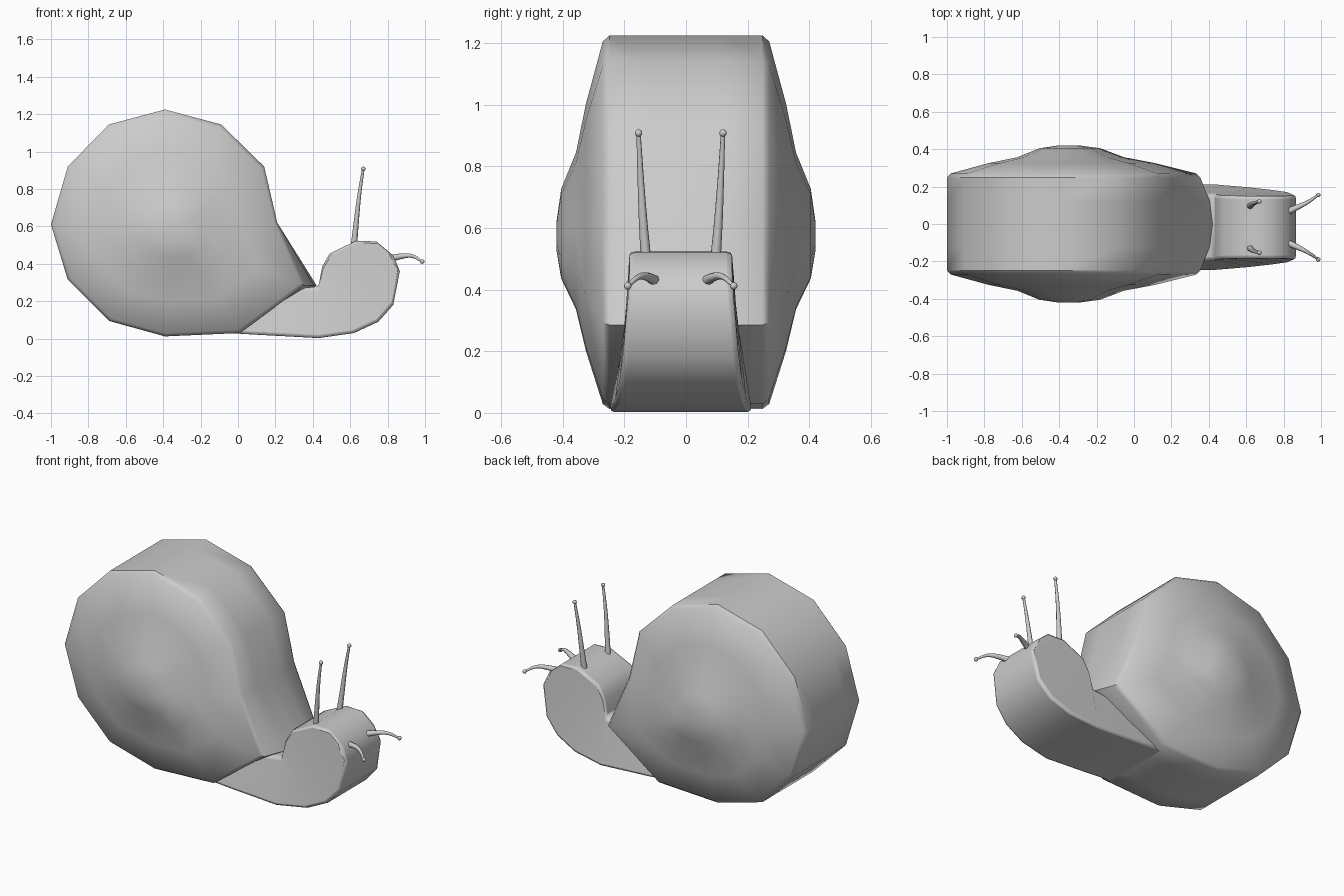
import bpy, bmesh, math

if "Cube" in bpy.data.objects:
    bpy.data.objects.remove(bpy.data.objects["Cube"])

MID = -0.017  # the body sits slightly off the centre line


def add_mesh(name, verts, faces, angle=40):
    mesh = bpy.data.meshes.new(name)
    mesh.from_pydata(verts, [], faces)
    bm = bmesh.new()
    bm.from_mesh(mesh)
    bmesh.ops.recalc_face_normals(bm, faces=bm.faces)
    bm.to_mesh(mesh)
    bm.free()
    ob = bpy.data.objects.new(name, mesh)
    bpy.context.collection.objects.link(ob)
    smooth(ob, angle)
    return ob


def smooth(ob, angle=40):
    bpy.ops.object.select_all(action='DESELECT')
    ob.select_set(True)
    bpy.context.view_layer.objects.active = ob
    bpy.ops.object.shade_smooth_by_angle(angle=math.radians(angle))


def loft(rings):
    """Closed skin over rings of equal length, capped at both ends."""
    n = len(rings[0])
    verts = [v for r in rings for v in r]
    faces = [(i * n + j, i * n + (j + 1) % n, (i + 1) * n + (j + 1) % n, (i + 1) * n + j)
             for i in range(len(rings) - 1) for j in range(n)]
    faces += [tuple(range(n)), tuple(range(len(verts) - n, len(verts)))]
    return verts, faces


# Shell: faceted spiral outline, lofted across y, with low stepped cones on both sides
outline = [(-0.39, 1.225), (-0.09, 1.145), (0.14, 0.92), (0.21, 0.62), (0.355, 0.285),
           (0.01, 0.03), (-0.39, 0.012), (-0.69, 0.095), (-0.91, 0.315), (-1.0, 0.61),
           (-0.91, 0.92), (-0.69, 1.145)]
APEX = (-0.35, 0.57)
LIP = 4


def shell_ring(y, scale, bulge=0):
    ring = []
    for i, (x, z) in enumerate(outline):
        x = APEX[0] + (x - APEX[0]) * scale + (bulge if i == LIP else 0)
        ring.append((x, y, APEX[1] + (z - APEX[1]) * scale))
    return ring


half = [(0.42, 0.08, 0), (0.405, 0.24, 0), (0.357, 0.42, 0), (0.325, 0.66, 0),
        (0.27, 0.97, 0), (0.248, 1, 0), (0.12, 1, 0.05)]
profile = [(-y, s, b) for y, s, b in half] + [(0, 1, 0.065)] + half[::-1]
add_mesh("shell", *loft([shell_ring(*p) for p in profile]))

# Body: foot curling up into the head; each station is (lower x, z, half width, upper x, z, half width)
stations = [(-0.05, 0.03, 0.225, 0.0, 0.25, 0.18),
            (0.12, 0.02, 0.23, 0.30, 0.265, 0.18),
            (0.43, 0.003, 0.232, 0.43, 0.28, 0.175),
            (0.62, 0.03, 0.215, 0.45, 0.385, 0.17),
            (0.75, 0.09, 0.20, 0.49, 0.455, 0.168),
            (0.83, 0.18, 0.188, 0.63, 0.523, 0.166),
            (0.865, 0.36, 0.172, 0.74, 0.52, 0.166),
            (0.845, 0.41, 0.168, 0.83, 0.445, 0.166)]
rings = [[(lx, MID - lw, lz), (lx, MID + lw, lz), (ux, MID + uw, uz), (ux, MID - uw, uz)]
         for lx, lz, lw, ux, uz, uw in stations]
body = add_mesh("body", *loft(rings), angle=45)
bevel = body.modifiers.new("soft_edges", 'BEVEL')
bevel.width = 0.022
bevel.segments = 2
bevel.limit_method = 'ANGLE'
bevel.angle_limit = math.radians(60)


# Feelers: tapered curved tubes ending in small balls
def feeler(name, side, path, ball):
    curve = bpy.data.curves.new(name, 'CURVE')
    curve.dimensions = '3D'
    curve.bevel_depth = 1
    curve.bevel_resolution = 2
    curve.resolution_u = 4
    curve.use_fill_caps = True
    spline = curve.splines.new('BEZIER')
    spline.bezier_points.add(len(path) - 1)
    for point, (x, y, z, radius) in zip(spline.bezier_points, path):
        point.co = (x, MID + side * y, z)
        point.radius = radius
        point.handle_left_type = point.handle_right_type = 'AUTO'
    ob = bpy.data.objects.new(name, curve)
    bpy.context.collection.objects.link(ob)
    bpy.ops.object.select_all(action='DESELECT')
    ob.select_set(True)
    bpy.context.view_layer.objects.active = ob
    bpy.ops.object.convert(target='MESH')
    smooth(bpy.context.object, 60)
    x, y, z, _ = path[-1]
    bpy.ops.mesh.primitive_uv_sphere_add(segments=12, ring_count=8, radius=ball,
                                         location=(x, MID + side * y, z))
    bpy.context.object.name = name + "_tip"
    smooth(bpy.context.object, 60)


eye_stalk = [(0.62, 0.113, 0.50, 0.017), (0.632, 0.122, 0.62, 0.014),
             (0.65, 0.131, 0.78, 0.010), (0.67, 0.137, 0.908, 0.007)]
mouth_feeler = [(0.825, 0.085, 0.43, 0.018), (0.87, 0.105, 0.440, 0.015),
                (0.93, 0.135, 0.442, 0.010), (0.985, 0.172, 0.412, 0.006)]
for label, side in (("left", 1), ("right", -1)):
    feeler(label + "_eye_stalk", side, eye_stalk, 0.012)
    feeler(label + "_mouth_feeler", side, mouth_feeler, 0.012)
